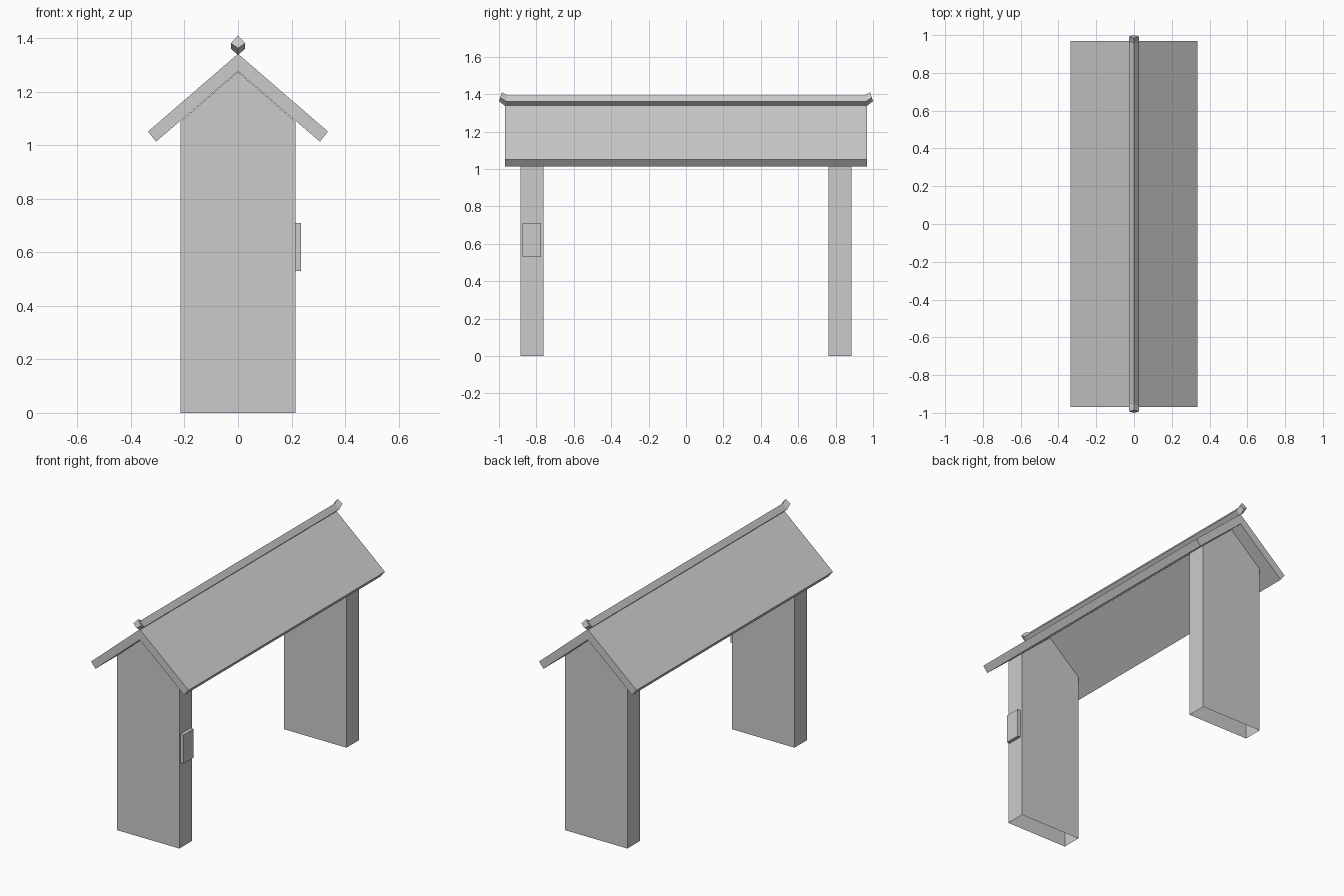
import bpy, bmesh

cube = bpy.data.objects.get("Cube")
if cube:
    bpy.data.objects.remove(cube, do_unlink=True)

grey = bpy.data.materials.new("plain grey")
grey.use_nodes = True
grey.diffuse_color = (0.6, 0.6, 0.6, 1)
grey.node_tree.nodes["Principled BSDF"].inputs["Base Color"].default_value = (0.6, 0.6, 0.6, 1)


def loft(name, sections, caps=True, open_bottom=False):
    """Skin matching closed cross-sections given as lists of points."""
    bm = bmesh.new()
    rings = [[bm.verts.new(p) for p in s] for s in sections]
    n = len(rings[0])
    for a, b in zip(rings, rings[1:]):
        for i in range(n):
            j = (i + 1) % n
            bm.faces.new((a[i], a[j], b[j], b[i]))
    if caps:
        bm.faces.new(rings[0][::-1])
        bm.faces.new(rings[-1])
    bmesh.ops.recalc_face_normals(bm, faces=bm.faces)
    if open_bottom:
        bottom = [f for f in bm.faces if f.normal.z < -0.99]
        bmesh.ops.delete(bm, geom=bottom, context='FACES')
    mesh = bpy.data.meshes.new(name)
    bm.to_mesh(mesh)
    bm.free()
    mesh.materials.append(grey)
    obj = bpy.data.objects.new(name, mesh)
    bpy.context.collection.objects.link(obj)
    return obj


def extrude_y(name, profile, y0, y1, **options):
    return loft(name, [[(x, y, z) for x, z in profile] for y in (y0, y1)], **options)


# Gabled end walls, hollow underneath
wall = [(-0.215, 0), (0.215, 0), (0.215, 1.088), (0, 1.274), (-0.215, 1.088)]
extrude_y("front_wall", wall, -0.885, -0.762, open_bottom=True)
extrude_y("back_wall", wall, 0.762, 0.885, open_bottom=True)

# Pitched roof
roof = [(0, 1.341), (0.336, 1.051), (0.306, 1.013), (0, 1.276),
        (-0.306, 1.013), (-0.336, 1.051)]
extrude_y("roof", roof, -0.968, 0.968)

# Small box on the side of the front wall
panel = [(0.215, 0.53), (0.236, 0.53), (0.236, 0.71), (0.215, 0.71)]
extrude_y("wall_panel", panel, -0.873, -0.775)


# Ridge beam with upturned tips: each section has a top, two sides and a bottom
def ridge_section(top, side, bottom, sign):
    return [(0, sign * top[0], top[1]), (0.026, sign * side[0], side[1]),
            (0, sign * bottom[0], bottom[1]), (-0.026, sign * side[0], side[1])]


tip = ((0.984, 1.41), (0.993, 1.381), (1.0, 1.362))
bend = ((0.955, 1.393), (0.96, 1.36), (0.966, 1.336))
loft("ridge_beam", [ridge_section(*s, sign) for s, sign in
                    ((tip, -1), (bend, -1), (bend, 1), (tip, 1))])
